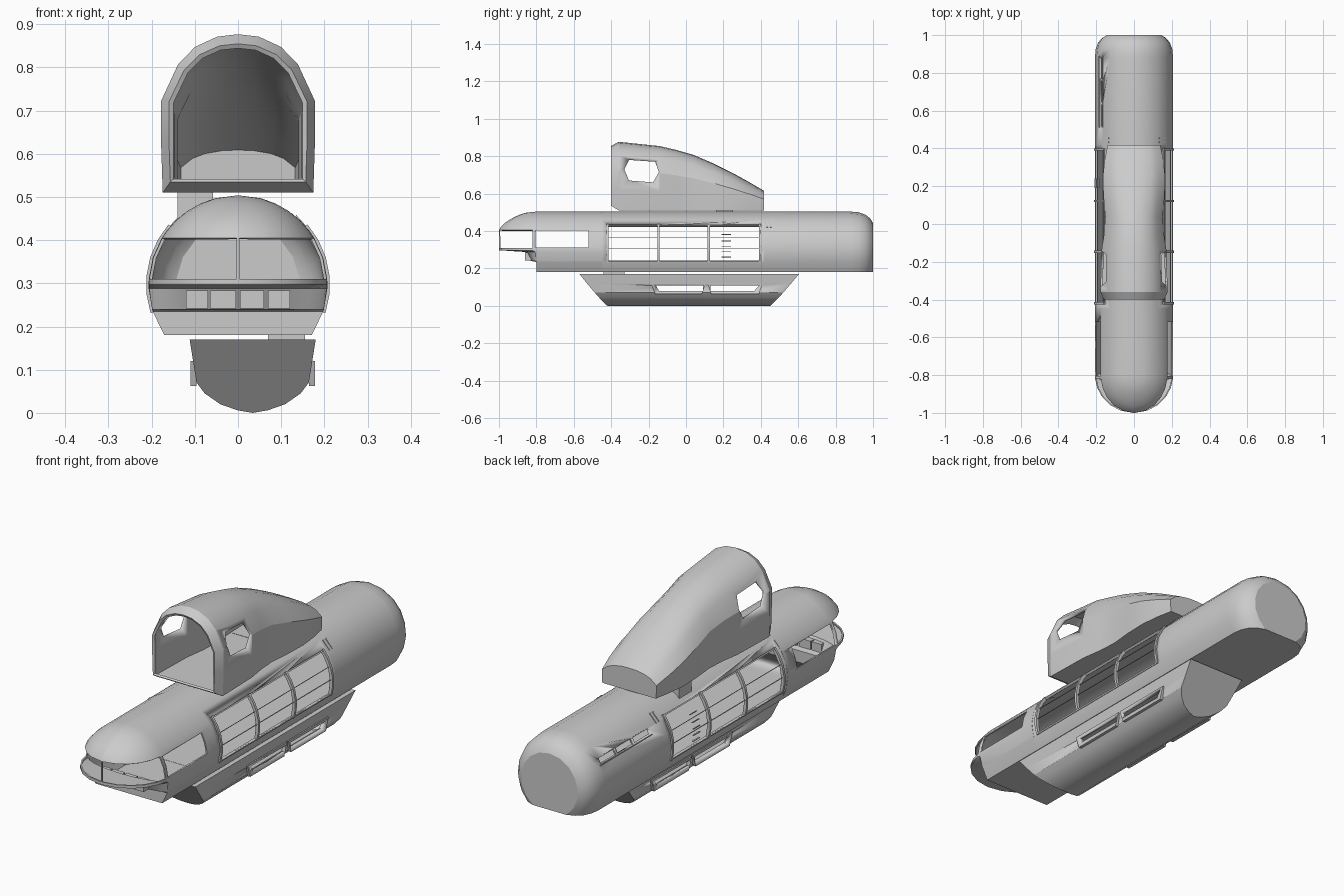
import bpy, bmesh
from math import sin, cos, asin, sqrt, radians, degrees

if "Cube" in bpy.data.objects:
    bpy.data.objects.remove(bpy.data.objects["Cube"])

R, CZ, FLOOR = 0.207, 0.297, 0.18   # fuselage radius, axis height, flat floor height


def finish(name, bm, thick=0, angle=25):
    """Mesh to object, optional inward wall, smooth with sharp edges kept."""
    bmesh.ops.remove_doubles(bm, verts=bm.verts, dist=0.0004)
    bmesh.ops.dissolve_degenerate(bm, edges=bm.edges, dist=0.0002)
    bmesh.ops.recalc_face_normals(bm, faces=bm.faces)
    me = bpy.data.meshes.new(name)
    bm.to_mesh(me)
    bm.free()
    ob = bpy.data.objects.new(name, me)
    bpy.context.collection.objects.link(ob)
    bpy.ops.object.select_all(action='DESELECT')
    ob.select_set(True)
    bpy.context.view_layer.objects.active = ob
    if thick:
        m = ob.modifiers.new("wall", 'SOLIDIFY')
        m.thickness, m.offset = thick, -1
        bpy.ops.object.modifier_apply(modifier=m.name)
    bpy.ops.object.shade_smooth_by_angle(angle=radians(angle))
    return ob


def loft(name, rings, closed=True, caps=(), skip=(), thick=0, angle=25):
    """Skin a list of point rings; skip holds (row, column) cells left open."""
    bm = bmesh.new()
    vs = [[bm.verts.new(p) for p in r] for r in rings]
    n = len(rings[0])
    for i in range(len(vs) - 1):
        for j in range(n if closed else n - 1):
            if (i, j) not in skip:
                k = (j + 1) % n
                bm.faces.new((vs[i][j], vs[i][k], vs[i + 1][k], vs[i + 1][j]))
    for c in caps:
        bm.faces.new(vs[c])
    return finish(name, bm, thick, angle)


def prism(name, poly, x0, x1):
    """Side-view (y, z) polygon extruded along x."""
    return loft(name, [[(x, y, z) for y, z in poly] for x in (x0, x1)], caps=(0, 1))


def box(name, x0, x1, y0, y1, z0, z1):
    return prism(name, [(y0, z0), (y1, z0), (y1, z1), (y0, z1)], x0, x1)


def rect(y0, y1, z0, z1):
    return [(y0, z0), (y1, z0), (y1, z1), (y0, z1)]


def cut(ob, polys, x0=-0.4, x1=0.4):
    """Cut side-view polygons through an object."""
    for p in polys:
        c = prism("window_cutter", p, x0, x1)
        c.hide_render = True
        bpy.context.view_layer.objects.active = ob
        m = ob.modifiers.new("cut", 'BOOLEAN')
        m.operation, m.solver, m.object = 'DIFFERENCE', 'EXACT', c
        bpy.ops.object.modifier_apply(modifier=m.name)
        bpy.data.objects.remove(c)


def arc_strip(name, side, y0, y1, a0, a1, r0, r1):
    """Strip wrapped on the fuselage between two angles."""
    n = max(1, round((a1 - a0) / 12))
    rings = []
    for i in range(n + 1):
        a = radians(a0 + (a1 - a0) * i / n)
        rings.append([(side * r * cos(a), y, CZ + r * sin(a))
                      for r, y in ((r0, y0), (r1, y0), (r1, y1), (r0, y1))])
    return loft(name, rings, caps=(0, -1))


def mirrored(half):
    """Half profile bottom to top; last point is on the centre line."""
    return half + [(-x, z) for x, z in half[-2::-1]]


# main fuselage: round tube with flat floor and rounded tail
def body_ring(y, r):
    low = degrees(asin((FLOOR - CZ) / r))
    angs = [low] + [low + (90 - low) * t for t in (.14, .28, .42, .56, .7, .85, 1)]
    half = [(r * cos(radians(a)), CZ + r * sin(radians(a))) for a in angs]
    return [(x, y, z) for x, z in mirrored(half)]


body = loft("fuselage", [body_ring(*s) for s in
            ((-.45, R), (.42, R), (.88, R), (.925, .203), (.96, .19), (.985, .17), (1, .145))],
            caps=(-1,), thick=.008)
bays = [(-.415, -.152), (-.142, .117), (.127, .39)]
cut(body, [rect(a, b, .24, .428) for a, b in bays])
slits = [(.52, .63), (.645, .755), (.77, .88)]
cut(body, [rect(a, b, .395, .42) for a, b in slits], -.4, -.1)

# cabin window frames and glazing bars
for s in (-1, 1):
    for y in (-.42, -.147, .122, .395):
        arc_strip("window_rib", s, y - .006, y + .006, -18, 41, .199, .213)
    for a in (-17, 39.5):
        arc_strip("window_rail", s, -.42, .395, a - .9, a + .9, .199, .211)
    for a in (3, 19):
        arc_strip("glazing_bar", s, -.42, .395, a - .3, a + .3, .202, .206)
    for y in (.43, .45):
        arc_strip("side_vent", s, y, y + .008, 36, 50, .204, .21)
for a in (-10, -2, 6, 14, 24):
    arc_strip("ladder_rung", -1, .19, .24, a - .5, a + .5, .202, .208)
for a in (27.3, 36.5):
    arc_strip("slit_trim", -1, .51, .89, a - .5, a + .5, .203, .21)

# cockpit nose: U-shaped plan outlines stacked by height
rows = [(.18, -.80), (.235, -.80), (.24, -.83), (.288, -.86), (.297, -1), (.31, -1), (.36, -1),
        (.405, -1), (.422, -.99), (.446, -.965), (.468, -.93), (.485, -.895), (.497, -.86), (.504, -.80)]
rings = []
for z, f in rows:
    w = sqrt(max(0, R * R - (z - CZ) ** 2))
    half = [(w, -.45), (w, -.63), (w, -.80)]
    half += [(w * cos(radians(t)), -.80 + (f + .80) * sin(radians(t))) for t in (6, 20, 36, 52, 70, 89)]
    rings.append([(x, y, z) for x, y in half + [(-x, y) for x, y in half[::-1]]])
screen = {(i, j) for i in (5, 6) for j in (3, 4, 5, 6, 7, 9, 10, 11, 12, 13)}
nose = loft("cockpit_nose", rings, closed=False, caps=(0,), skip=screen, thick=.007, angle=30)
cut(nose, [rect(-.805, -.52, .312, .402)])

# chin grille
for x0, x1 in ((-.12, -.07), (-.065, -.005), (.005, .06), (.07, .12)):
    box("chin_grille", x0, x1, -.862, -.82, .242, .284)

# upper hood: open front, closed sloping tail
shape = [(.98, 0), (1, .3), (1, .58), (.78, .81), (.56, .92), (.27, .985), (0, 1)]
hood_st = [(-.40, .16, .535, .855), (-.36, .178, .51, .877), (-.14, .172, .51, .854),
           (-.05, .158, .51, .833), (.04, .152, .51, .807), (.15, .162, .51, .76),
           (.25, .165, .51, .71), (.34, .155, .51, .66), (.417, .14, .51, .615)]
hood = loft("upper_hood", [[(w * x, y, b + (t - b) * z) for x, z in mirrored(shape)]
                           for y, w, b, t in hood_st], caps=(-1,), thick=.012)
cut(hood, [[(-.33, .73), (-.305, .78), (-.165, .77), (-.145, .715), (-.176, .66), (-.305, .67)]])

# lower gondola: rounded hull with raked ends, offset to one side
HX = .034
keel = [(.146, .17), (.138, .12), (.13, .07), (.111, .045), (.075, .02), (.035, .006), (0, 0)]


def rake(z, top, low):
    return low + (top - low) * (z / .17) ** .9


sect = mirrored(keel)
hull = loft("lower_gondola", [[(HX + x, rake(z, -.57, -.42), z) for x, z in sect],
                              [(HX + x, rake(z, .604, .45), z) for x, z in sect]],
            caps=(0, 1), thick=.008)
ports = [[(-.16, .108), (-.145, .08), (.09, .08), (.09, .108)],
         [(.13, .08), (.365, .08), (.39, .108), (.13, .108)]]
cut(hull, ports)
for s in (-1, 1):
    for y0, y1, p in ((-.185, .105, ports[0]), (.115, .41, ports[1])):
        fr = prism("porthole_frame", [(y0, .12), (y0 + .02, .062), (y1 - .02, .062), (y1, .12)],
                   HX + s * .13, HX + s * .144)
        cut(fr, [p])

# mounting blocks between the three bodies
box("lower_mount", .07, .155, -.44, -.33, .165, .185)
box("upper_mount", -.14, -.058, .16, .25, .44, .52)
